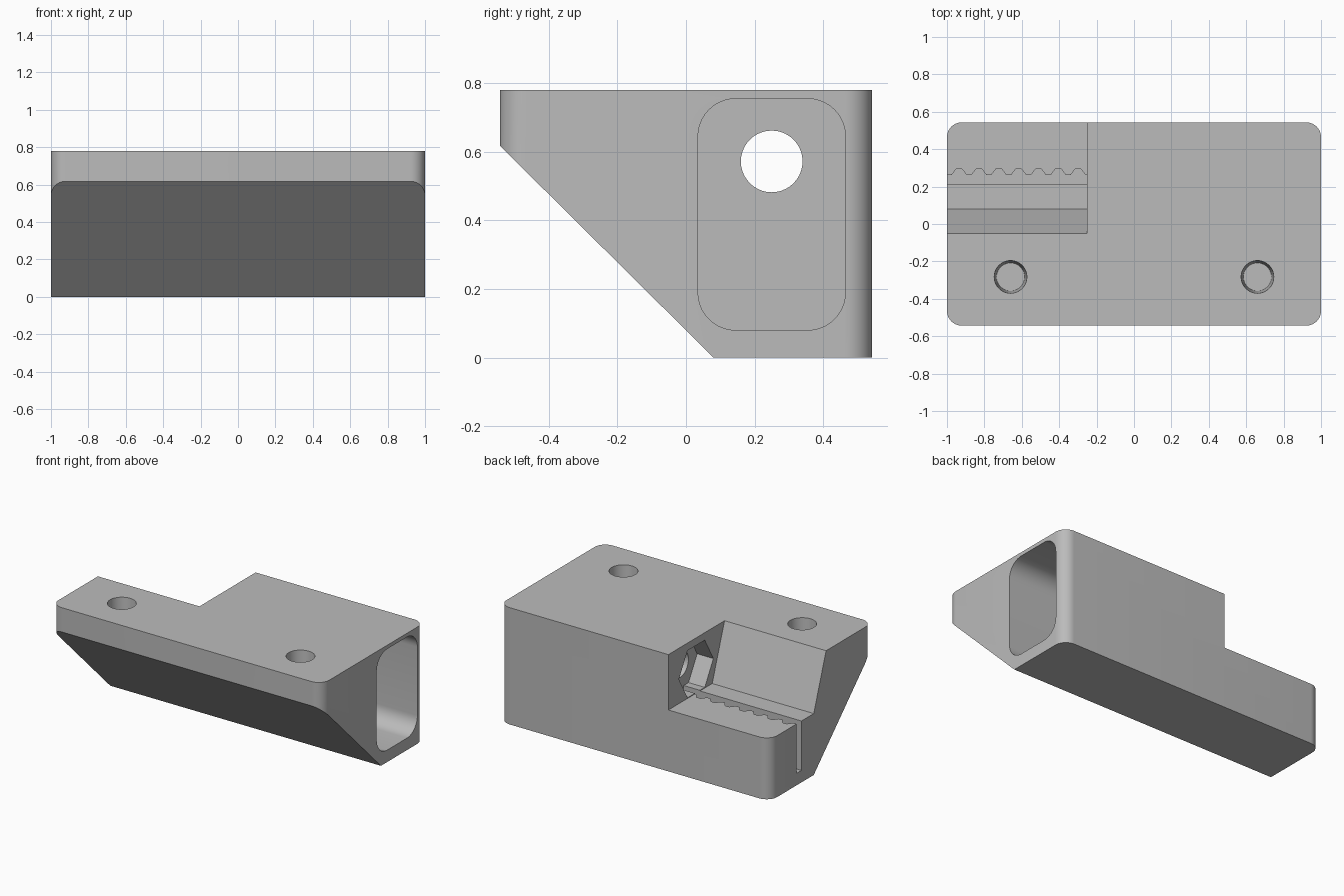
import bpy, bmesh
from math import cos, sin, pi

cube = bpy.data.objects.get("Cube")
if cube:
    bpy.data.objects.remove(cube, do_unlink=True)

grey = bpy.data.materials.new("plain grey")
grey.use_nodes = True
grey.diffuse_color = (0.5, 0.5, 0.5, 1)
grey.node_tree.nodes["Principled BSDF"].inputs["Base Color"].default_value = (0.5, 0.5, 0.5, 1)


def prism(name, points, axis, lo, hi, taper=None):
    """Extrude an outline along x (points are y, z) or z (points are x, y)."""
    bm = bmesh.new()
    place = (lambda p, t: (t, *p)) if axis == "x" else (lambda p, t: (*p, t))
    rings = [[bm.verts.new(place(p, t)) for p in pts]
             for pts, t in ((taper or points, lo), (points, hi))]
    bm.faces.new(rings[0])
    bm.faces.new(rings[1])
    n = len(points)
    for i in range(n):
        j = (i + 1) % n
        bm.faces.new((rings[0][i], rings[0][j], rings[1][j], rings[1][i]))
    bmesh.ops.recalc_face_normals(bm, faces=bm.faces)
    mesh = bpy.data.meshes.new(name)
    bm.to_mesh(mesh)
    bm.free()
    mesh.materials.append(grey)
    obj = bpy.data.objects.new(name, mesh)
    bpy.context.collection.objects.link(obj)
    return obj


def circle(cx, cy, r, n=40):
    return [(cx + r * cos(2 * pi * i / n), cy + r * sin(2 * pi * i / n)) for i in range(n)]


def rounded_rect(x0, x1, y0, y1, r, steps=10):
    centres = ((x1 - r, y1 - r), (x0 + r, y1 - r), (x0 + r, y0 + r), (x1 - r, y0 + r))
    return [(cx + r * cos(a), cy + r * sin(a))
            for q, (cx, cy) in enumerate(centres)
            for a in [(q + s / steps) * pi / 2 for s in range(steps + 1)]]


TOP, FLOOR, WALL = 0.78, 0.41, -0.25
BOLT = (0.25, 0.572)

# Main block with rounded upright edges
body = prism("bracket_body", rounded_rect(-1, 1, -0.543, 0.543, 0.078), "z", 0, TOP)

# Toothed belt slot outline
slot = [(-1.1, 0.21), (-1.1, 0.262)]
for k in range(7):
    x = -0.975 + 0.106 * k
    slot += [(x, 0.262), (x + 0.025, 0.295), (x + 0.055, 0.295), (x + 0.08, 0.262)]
slot += [(-0.13, 0.262), (-0.13, 0.21)]

cutters = [
    # Sloping underside
    prism("underside_cut", [(-0.645, 0.719), (0.18, -0.099), (-0.645, -0.099)], "x", -1.2, 1.2),
    # Step at the right end with a slanted wall
    prism("step_cut", [(-0.085, 0.88), (0.08, FLOOR), (0.7, FLOOR), (0.7, 0.88)], "x", -1.2, WALL),
    # Hollow in the left end
    prism("end_pocket", rounded_rect(0.035, 0.465, 0.08, 0.755, 0.11), "x", 0.05, 1.2),
    # Hexagonal nut seat and bolt hole
    prism("nut_seat", circle(*BOLT, 0.182, 6), "x", WALL - 0.1, WALL + 0.12),
    prism("bolt_hole", circle(*BOLT, 0.09), "x", WALL - 0.05, 0.2),
    prism("belt_slot", slot, "z", 0.08, FLOOR + 0.04),
]
# Blind tapered mounting holes in the top
for x in (-0.66, 0.66):
    cutters.append(prism("mounting_hole", circle(x, -0.283, 0.088), "z", 0.53, TOP + 0.01,
                         circle(x, -0.283, 0.075)))

# Carve every cutter out of the block
bpy.ops.object.select_all(action="DESELECT")
bpy.context.view_layer.objects.active = body
body.select_set(True)
for cutter in cutters:
    cutter.hide_render = True
    mod = body.modifiers.new(cutter.name, "BOOLEAN")
    mod.operation = "DIFFERENCE"
    mod.solver = "EXACT"
    mod.object = cutter
    bpy.ops.object.modifier_apply(modifier=mod.name)
    bpy.data.objects.remove(cutter, do_unlink=True)

bpy.ops.object.shade_smooth_by_angle(angle=pi / 6)
